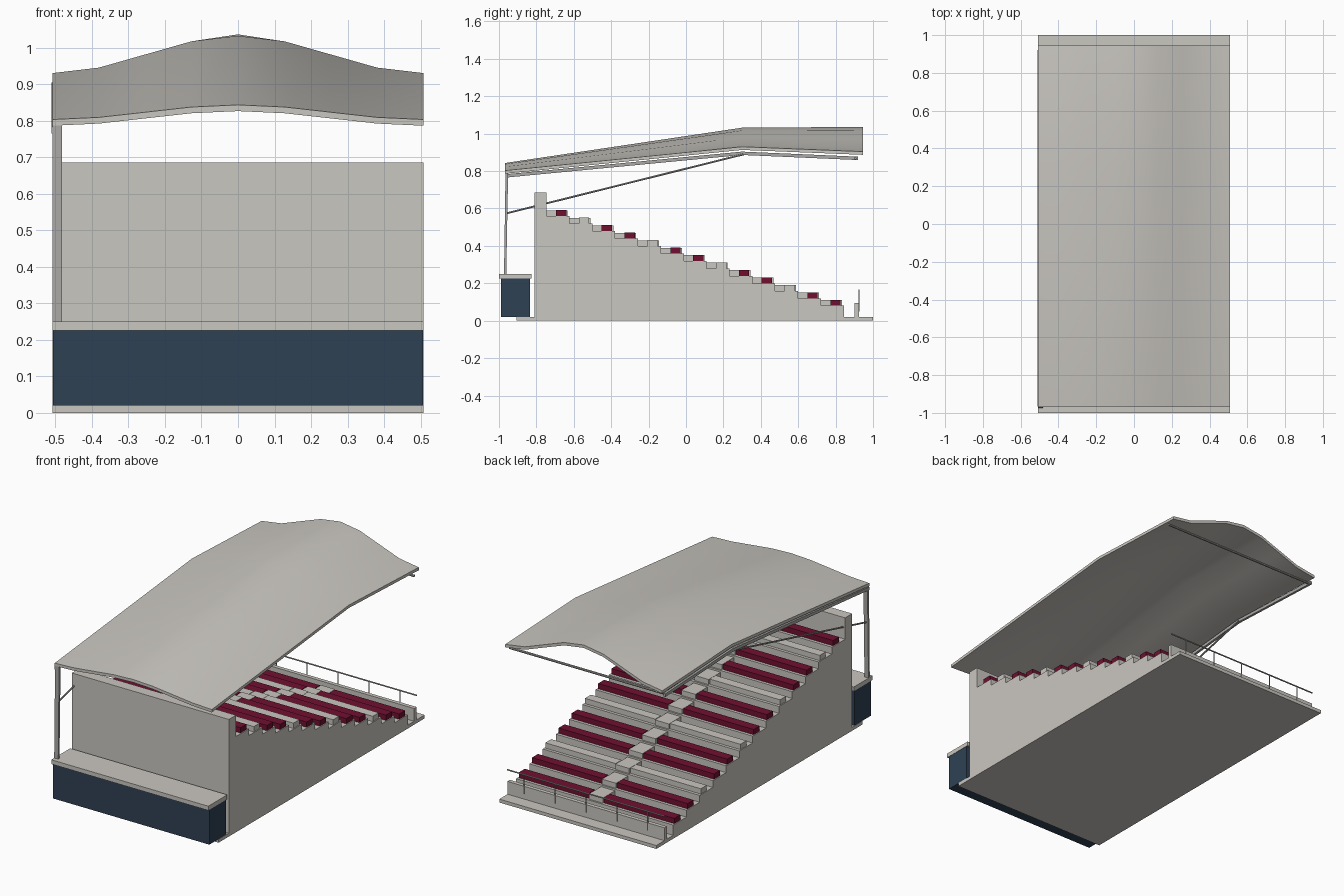
import bpy, bmesh, math
from mathutils import Vector

if "Cube" in bpy.data.objects:
    bpy.data.objects.remove(bpy.data.objects["Cube"])


def material(name, rgb):
    m = bpy.data.materials.new(name)
    m.diffuse_color = (*rgb, 1)
    m.use_nodes = True
    m.node_tree.nodes["Principled BSDF"].inputs["Base Color"].default_value = m.diffuse_color
    return m


CONCRETE = material("pale concrete", (0.59, 0.57, 0.53))
BLUE = material("dark blue", (0.028, 0.053, 0.088))
MAROON = material("maroon", (0.16, 0.005, 0.03))
STEEL = material("grey steel", (0.40, 0.395, 0.38))
HALF = 0.508


def finish(name, bm, mat):
    bmesh.ops.recalc_face_normals(bm, faces=bm.faces)
    me = bpy.data.meshes.new(name)
    bm.to_mesh(me)
    bm.free()
    me.materials.append(mat)
    ob = bpy.data.objects.new(name, me)
    bpy.context.collection.objects.link(ob)
    return ob


def extrude_x(name, profile, x0, x1, mat):
    """Closed (y, z) profile swept along x."""
    bm = bmesh.new()
    face = bm.faces.new([bm.verts.new((x0, y, z)) for y, z in profile])
    new = bmesh.ops.extrude_face_region(bm, geom=[face])["geom"]
    bmesh.ops.translate(bm, vec=(x1 - x0, 0, 0),
                        verts=[v for v in new if isinstance(v, bmesh.types.BMVert)])
    return finish(name, bm, mat)


def box(name, x0, x1, y0, y1, z0, z1, mat):
    return extrude_x(name, [(y0, z0), (y1, z0), (y1, z1), (y0, z1)], x0, x1, mat)


def rod(name, a, b, r, mat, sides=8):
    a, b = Vector(a), Vector(b)
    bm = bmesh.new()
    bmesh.ops.create_cone(bm, cap_ends=True, segments=sides,
                          radius1=r, radius2=r, depth=(b - a).length)
    ob = finish(name, bm, mat)
    ob.location = (a + b) / 2
    ob.rotation_mode = 'QUATERNION'
    ob.rotation_quaternion = (b - a).to_track_quat('Z', 'Y')
    return ob


# Ground slab and stepped terrace with its back wall
ROWS, PITCH, DROP = 13, 0.1222, 0.04
Y0, Z0 = -0.745, 0.56
box("base_slab", -HALF, HALF, -0.905, 1.0, 0, 0.02, CONCRETE)
profile = [(-0.81, 0.02), (-0.81, 0.685), (Y0, 0.685)]
for i in range(ROWS):
    z = Z0 - i * DROP
    profile += [(Y0 + i * PITCH, z), (Y0 + (i + 1) * PITCH, z)]
profile.append((Y0 + ROWS * PITCH, 0.02))
extrude_x("terrace", profile, -HALF, HALF, CONCRETE)

# Bench rows either side of the aisle; every third row is pale
for i in range(ROWS):
    y, z = Y0 + i * PITCH, Z0 - i * DROP
    mat = CONCRETE if i % 3 == 1 else MAROON
    box(f"aisle_step_{i}", -0.045, 0.045, y, y + 0.112, z, z + 0.03, CONCRETE)
    for side in (-1, 1):
        a, b = sorted((side * 0.048, side * 0.503))
        box(f"bench_{i}_{side}", a, b, y + 0.05, y + 0.105, z, z + 0.031, mat)

# Blue back annex with its slab roof
box("annex", -HALF + 0.002, HALF - 0.002, -0.988, -0.835, 0.02, 0.225, BLUE)
box("annex_roof", -HALF, HALF, -1.0, -0.825, 0.225, 0.25, CONCRETE)

# Front parapet and handrail
box("parapet", -HALF, HALF, 0.902, 0.925, 0.02, 0.095, CONCRETE)
rod("handrail", (-HALF, 0.925, 0.163), (HALF, 0.925, 0.163), 0.004, STEEL)
for k in range(-2, 3):
    rod(f"rail_post_{k}", (k * 0.2, 0.925, 0.05), (k * 0.2, 0.925, 0.163), 0.003, STEEL)

# Curved canopy: (y, edge height, crown height) stations
stations = [(-0.968, 0.803, 0.843), (0.30, 0.93, 1.032), (0.945, 0.904, 1.036)]
N, THICK = 8, 0.017
bm = bmesh.new()
top, bottom = [], []
for y, edge, crown in stations:
    for grid, dz in ((top, 0), (bottom, -THICK)):
        row = []
        for j in range(N + 1):
            t = 2 * j / N - 1
            z = edge + (crown - edge) * (1 + math.cos(math.pi * t)) / 2
            row.append(bm.verts.new((t * HALF, y, z + dz)))
        grid.append(row)
for s in range(2):
    for grid in (top, bottom):
        for j in range(N):
            bm.faces.new((grid[s][j], grid[s][j + 1], grid[s + 1][j + 1], grid[s + 1][j]))
    for j in (0, N):
        bm.faces.new((top[s][j], top[s + 1][j], bottom[s + 1][j], bottom[s][j]))
for s in (0, 2):
    for j in range(N):
        bm.faces.new((top[s][j], top[s][j + 1], bottom[s][j + 1], bottom[s][j]))
canopy = finish("canopy", bm, CONCRETE)
bpy.context.view_layer.objects.active = canopy
canopy.select_set(True)
bpy.ops.object.shade_smooth_by_angle(angle=math.radians(30))

# Steel frame on the left side: rafter, post, strut and front tie
extrude_x("rafter", [(-0.965, 0.765), (0.30, 0.886), (0.92, 0.859), (0.92, 0.877),
                     (0.30, 0.904), (-0.965, 0.783)], -0.511, -0.497, STEEL)
extrude_x("post", [(-0.973, 0.25), (-0.961, 0.25), (-0.951, 0.787), (-0.965, 0.787)],
          -0.508, -0.482, STEEL)
rod("strut", (-0.495, -0.957, 0.575), (-0.495, 0.31, 0.89), 0.005, STEEL)
rod("front_tie", (-HALF, 0.905, 0.869), (HALF, 0.905, 0.869), 0.007, STEEL)
